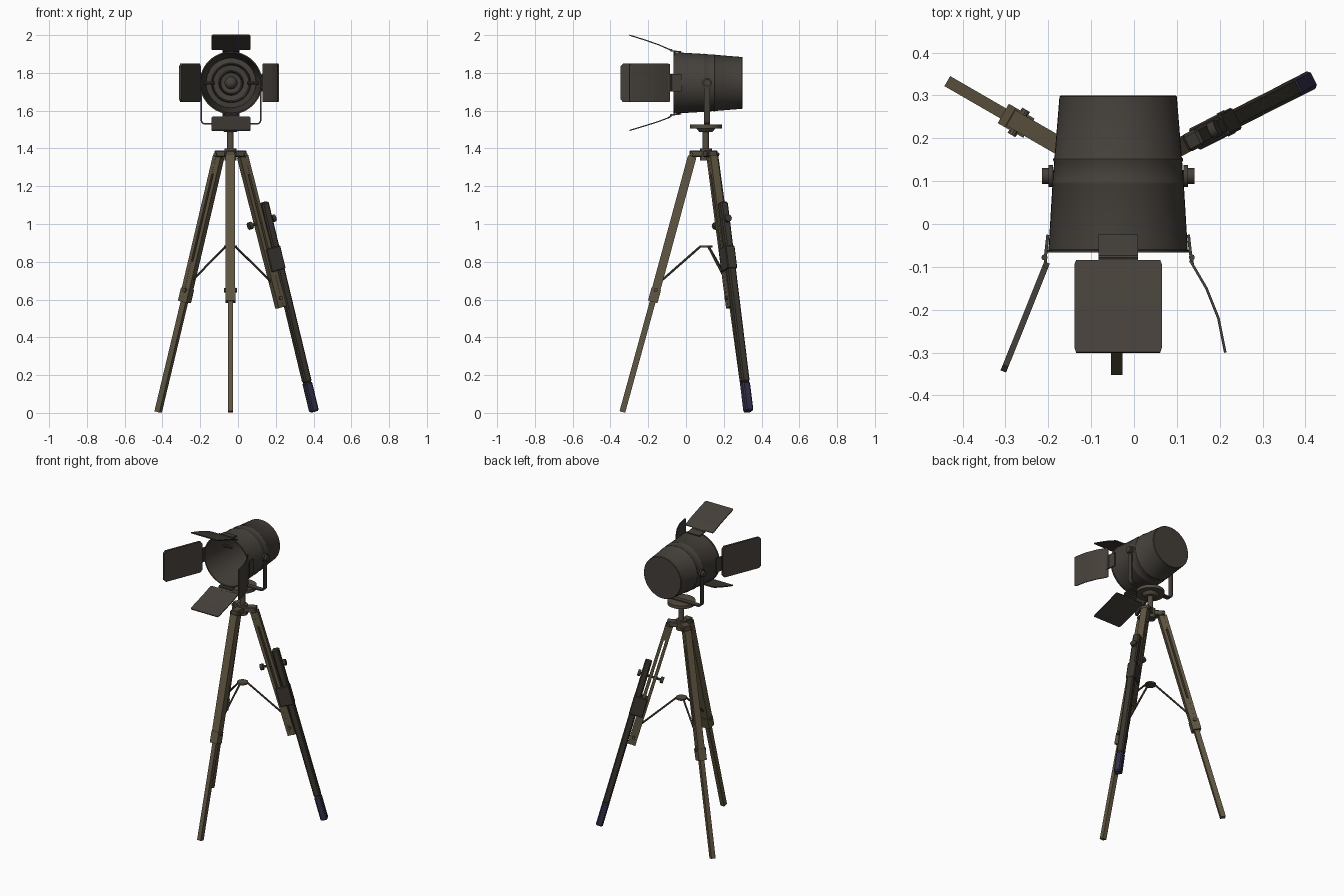
import bpy, bmesh, math
from mathutils import Vector, Matrix

if "Cube" in bpy.data.objects:
    bpy.data.objects.remove(bpy.data.objects["Cube"])

V = Vector
CX, CY = -0.04, 0.105          # tripod axis
AX, AZ = -0.037, 1.747         # lamp axis (runs along y)


def colour(name, rgb):
    m = bpy.data.materials.new(name)
    m.diffuse_color = (*rgb, 1)
    m.use_nodes = True
    m.node_tree.nodes["Principled BSDF"].inputs["Base Color"].default_value = m.diffuse_color
    return m


WOOD = colour("brown wood", (0.115, 0.092, 0.054))
DARKWOOD = colour("dark wood", (0.045, 0.038, 0.029))
BLUE = colour("dark blue tip", (0.032, 0.029, 0.065))
METAL = colour("dark bronze", (0.058, 0.050, 0.042))
FLAP = colour("flap bronze", (0.060, 0.051, 0.042))
BRASS = colour("brown brass", (0.088, 0.072, 0.050))


def finish(name, bm, mat, smooth=False):
    bmesh.ops.recalc_face_normals(bm, faces=bm.faces)
    me = bpy.data.meshes.new(name)
    bm.to_mesh(me)
    bm.free()
    ob = bpy.data.objects.new(name, me)
    bpy.context.collection.objects.link(ob)
    me.materials.append(mat)
    if smooth:
        bpy.context.view_layer.objects.active = ob
        ob.select_set(True)
        bpy.ops.object.shade_smooth_by_angle(angle=math.radians(35))
        ob.select_set(False)
    return ob


def beam(name, p0, p1, wide, deep, side, mat, bevel=0.0):
    """Box from p0 to p1; 'wide' is measured along the side vector."""
    z = (p1 - p0).normalized()
    x = (side - z * side.dot(z)).normalized()
    y = z.cross(x)
    bm = bmesh.new()
    bmesh.ops.create_cube(bm, size=1)
    bmesh.ops.scale(bm, vec=(wide, deep, (p1 - p0).length), verts=bm.verts)
    if bevel:
        bmesh.ops.bevel(bm, geom=bm.edges[:], offset=bevel, segments=1, affect='EDGES')
    m = Matrix((x, y, z)).transposed().to_4x4()
    m.translation = (p0 + p1) / 2
    bmesh.ops.transform(bm, matrix=m, verts=bm.verts)
    return finish(name, bm, mat)


def rod(name, p0, p1, r0, mat, r1=None, seg=16):
    bm = bmesh.new()
    d = p1 - p0
    m = Matrix.Translation((p0 + p1) / 2) @ d.to_track_quat('Z', 'Y').to_matrix().to_4x4()
    bmesh.ops.create_cone(bm, cap_ends=True, segments=seg, radius1=r0,
                          radius2=r0 if r1 is None else r1, depth=d.length, matrix=m)
    return finish(name, bm, mat, True)


def lathe(name, prof, mat, seg=48):
    """Spin (radius, y) points around the lamp axis."""
    bm = bmesh.new()
    vs = [bm.verts.new((AX + r, y, AZ)) for r, y in prof]
    es = [bm.edges.new(p) for p in zip(vs, vs[1:])]
    bmesh.ops.spin(bm, geom=vs + es, cent=(AX, 0, AZ), axis=(0, 1, 0),
                   angle=math.tau, steps=seg)
    bmesh.ops.remove_doubles(bm, verts=bm.verts, dist=1e-5)
    return finish(name, bm, mat, True)


def ribbon(name, pts, widths, thick, place, mat, smooth=True):
    """Bent strip along 2D pts; place(a, b, w) maps to 3D."""
    bm = bmesh.new()
    rows = []
    for i, p in enumerate(pts):
        t = (V(pts[min(i + 1, len(pts) - 1)]) - V(pts[max(i - 1, 0)])).normalized()
        n = V((-t.y, t.x)) * thick / 2
        p, w = V(p), widths[i] / 2
        rows.append([bm.verts.new(place(*q, s)) for q, s in
                     ((p + n, -w), (p + n, w), (p - n, w), (p - n, -w))])
    for a, b in zip(rows, rows[1:]):
        for k in range(4):
            bm.faces.new((a[k], a[(k + 1) % 4], b[(k + 1) % 4], b[k]))
    bm.faces.new(rows[0])
    bm.faces.new(rows[-1])
    return finish(name, bm, mat, smooth)


# --- lamp drum: tapered shell, open at the front, with two raised seams
lathe("lamp_drum", [(0.0, 0.300), (0.134, 0.300), (0.137, 0.297), (0.1485, 0.156),
                    (0.1515, 0.152), (0.1515, 0.148), (0.1495, 0.144), (0.1525, 0.102),
                    (0.1550, 0.098), (0.1550, 0.094), (0.1535, 0.090), (0.1625, -0.060),
                    (0.1660, -0.062), (0.1660, -0.067), (0.1590, -0.067),
                    (0.1310, 0.285), (0.0, 0.285)], METAL)
lathe("reflector", [(0.132, 0.262), (0.105, 0.258), (0.100, 0.245), (0.094, 0.258),
                    (0.066, 0.262), (0.060, 0.245), (0.054, 0.262), (0.0, 0.270)], METAL)
rod("bulb_socket", V((AX, 0.275, AZ)), V((AX, 0.22, AZ)), 0.03, METAL)
bm = bmesh.new()
bmesh.ops.create_uvsphere(bm, u_segments=20, v_segments=12, radius=0.034,
                          matrix=Matrix.Translation((AX, 0.195, AZ)))
finish("bulb", bm, METAL, True)

# --- four barn door flaps with hinge plates
flaps = {   # angle round the lamp, (radius, y) path
    "top": (90, [(0.176, -0.085), (0.204, -0.150), (0.228, -0.220), (0.253, -0.300)]),
    "bottom": (270, [(0.182, -0.085), (0.206, -0.150), (0.228, -0.220), (0.252, -0.300)]),
    "left": (180, [(0.166, -0.090), (0.196, -0.165), (0.232, -0.255), (0.268, -0.344)]),
    "right": (0, [(0.168, -0.085), (0.206, -0.150), (0.234, -0.220), (0.250, -0.300)]),
}
for key, (deg, path) in flaps.items():
    a = math.radians(deg)
    d, t = V((math.cos(a), 0, math.sin(a))), V((-math.sin(a), 0, math.cos(a)))

    def place(r, y, w, d=d, t=t):
        return V((AX, y, AZ)) + d * r + t * w

    w = 0.204
    pts = [V(p) for p in path]
    # short extra rows at both ends round the corners
    pts = [pts[0], pts[0].lerp(pts[1], 0.15)] + pts[1:-1] + [pts[-2].lerp(pts[-1], 0.85), pts[-1]]
    cut = 0.03 if key == "left" else 0.008
    ribbon(key + "_flap", pts, [w - cut] + [w] * 4 + [w - cut],
           0.014 if key == "left" else 0.006, place, FLAP)
    ribbon(key + "_hinge_plate", [(0.164, -0.025), (0.169, -0.07), pts[1]],
           [0.092] * 3, 0.007, place, METAL, False)
    rod(key + "_hinge_pin", place(0.172, -0.078, -0.046), place(0.172, -0.078, 0.046),
        0.007, METAL, seg=10)

# --- U-shaped yoke with pivot knobs
half, low, rad = 0.157, 1.530, 0.02
arc = [(half - rad + rad * math.sin(k * math.pi / 8),
        low + rad - rad * math.cos(k * math.pi / 8)) for k in range(5)]
side = arc + [(half, 1.755)]
u = [(-x, z) for x, z in reversed(side)] + side
ribbon("yoke", u, [0.032] * len(u), 0.008, lambda x, z, w: V((AX + x, 0.11 + w, z)), METAL)
for s, nm in ((-1, "left"), (1, "right")):
    def px(x): return V((AX + s * x, 0.112, AZ))
    rod(nm + "_yoke_eye", px(0.152), px(0.163), 0.026, METAL, seg=20)
    rod(nm + "_pivot_knob", px(0.163), px(0.178), 0.019, METAL, seg=12)
    rod(nm + "_pivot_bolt", px(0.085), px(0.155), 0.008, METAL, seg=10)


def hub(r, z, deg=0):
    a = math.radians(deg)
    return V((CX + r * math.cos(a), CY + r * math.sin(a), z))


# --- swivel disc, column and tripod head
rod("swivel_disc", hub(0, 1.506), hub(0, 1.527), 0.085, BRASS, seg=32)
rod("swivel_collar", hub(0, 1.488), hub(0, 1.507), 0.035, BRASS, 0.052, seg=24)
rod("column", hub(0, 1.34), hub(0, 1.49), 0.017, BRASS)
rod("column_sleeve", hub(0, 1.335), hub(0, 1.40), 0.032, BRASS, seg=20)

# --- legs: angle, upper (r, z) ends
for nm, deg in (("front", 270), ("left", 150), ("right", 27)):
    a = math.radians(deg)
    tan = V((-math.sin(a), math.cos(a), 0))
    right = nm == "right"
    beam(nm + "_head_arm", hub(0.0, 1.372, deg), hub(0.086, 1.372, deg), 0.05, 0.034, tan, BRASS, 0.004)
    rod(nm + "_head_bolt", hub(0.076, 1.368, deg) - tan * 0.033,
        hub(0.076, 1.368, deg) + tan * 0.033, 0.01, BRASS, seg=10)
    top = hub(0.072, 1.358, deg)
    end = hub(0.300, 0.560, deg) if right else hub(0.281, 0.588, deg)
    axis = (end - top).normalized()
    out = tan.cross(axis)
    if out.dot(hub(1, 0, deg) - hub(0, 0)) < 0:
        out = -out
    if nm == "front":
        beam("front_upper_leg", top, end, 0.050, 0.046, tan, WOOD)
    else:   # slotted upper leg: two rails joined at the ends
        for s, part in ((-1, "inner"), (1, "outer")):
            o = out * 0.0145 * s
            beam(f"{nm}_{part}_rail", top + o, end + o, 0.042, 0.019, tan, WOOD)
        beam(nm + "_slot_top", top, top.lerp(end, 0.12), 0.040, 0.03, tan, WOOD)
        beam(nm + "_slot_end", top.lerp(end, 0.72), end, 0.040, 0.03, tan, WOOD)
    if right:   # detached dark lower leg clamped outside the rails
        p, q = hub(0.198, 1.115, deg), hub(0.497, 0.007, deg)
        beam("right_lower_leg", p, p.lerp(q, 0.86), 0.044, 0.042, tan, DARKWOOD, 0.007)
        beam("right_foot_tip", p.lerp(q, 0.86), q, 0.045, 0.043, tan, BLUE, 0.007)
        beam("right_clamp", p.lerp(q, 0.21) - out * 0.02, p.lerp(q, 0.32) - out * 0.02,
             0.056, 0.085, tan, DARKWOOD, 0.004)
        c = p.lerp(q, 0.085)
        rod("right_clamp_bolt", c - out * 0.115, c + out * 0.036, 0.008, BRASS, seg=10)
        rod("right_outer_knob", c + out * 0.024, c + out * 0.042, 0.02, DARKWOOD, seg=12)
        rod("right_inner_knob", c - out * 0.120, c - out * 0.100, 0.02, DARKWOOD, seg=12)
        rod("right_end_bolt", top.lerp(end, 0.94) - tan * 0.03,
            top.lerp(end, 0.94) + tan * 0.03, 0.01, BRASS, seg=10)
    else:
        foot = hub(0.442, 0.005, deg)
        beam(nm + "_lower_leg", top.lerp(end, 0.85), foot, 0.027, 0.031, tan, WOOD)
        beam(nm + "_leg_collar", top.lerp(end, 0.91), end, 0.052, 0.052, tan, WOOD)
        k = top.lerp(end, 0.92)
        rod(nm + "_collar_knob", k - tan * 0.034, k + tan * 0.034, 0.011, BRASS, seg=10)
    # thin spreader arm
    rod(nm + "_spreader", hub(0.03, 0.88, deg), hub(0.252, 0.685, deg), 0.006, BRASS, seg=8)
rod("spreader_plate", hub(0, 0.876), hub(0, 0.886), 0.034, BRASS, seg=16)
